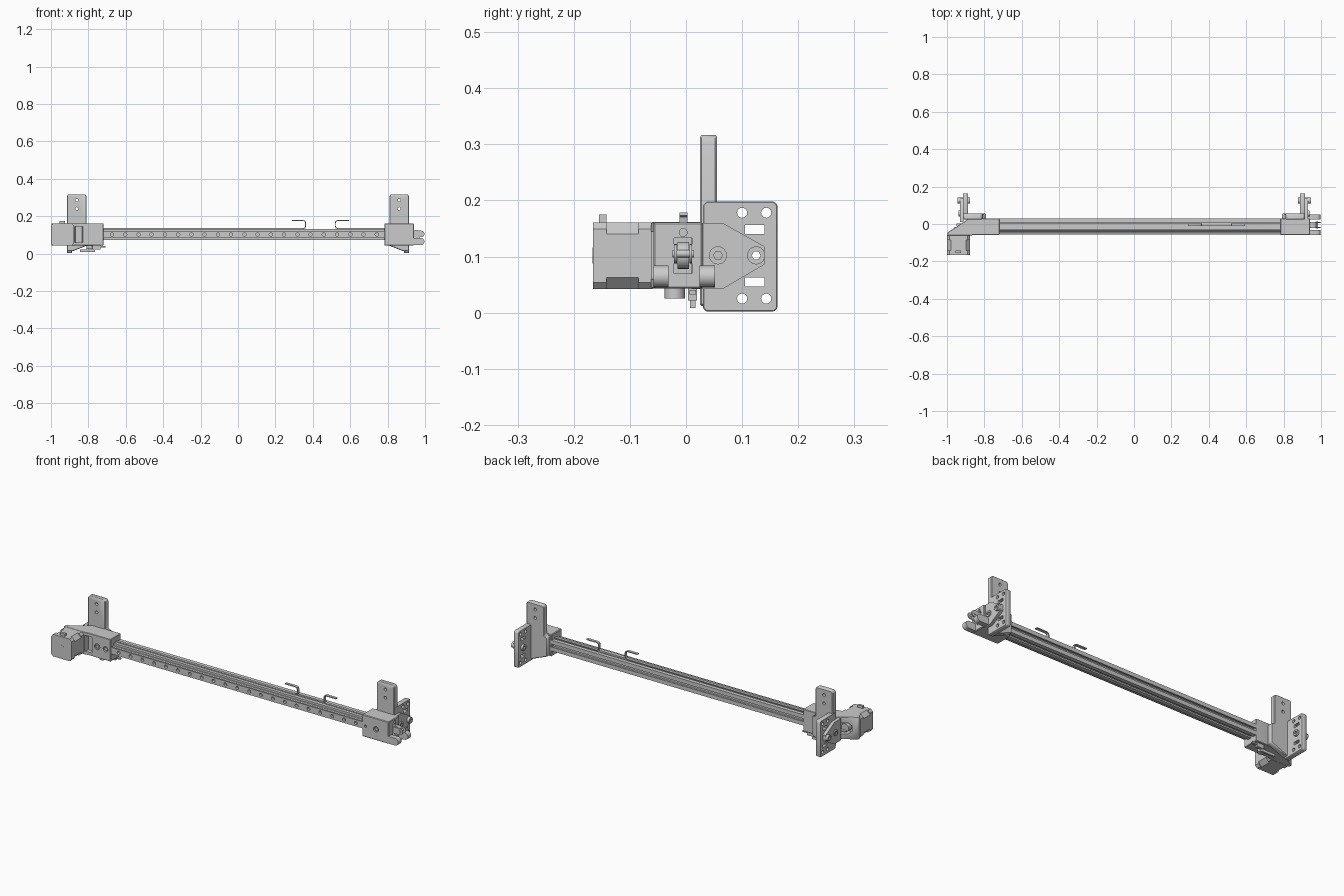
import bpy, bmesh, math
from mathutils import Vector

if "Cube" in bpy.data.objects:
    bpy.data.objects.remove(bpy.data.objects["Cube"])

MAP = {'X': lambda u, v, w: (w, u, v), 'Y': lambda u, v, w: (u, w, v), 'Z': lambda u, v, w: (u, v, w)}


def prism(name, pts, axis, a, b, bevel=0):
    """Extrude a 2D outline along an axis from a to b."""
    bm = bmesh.new()
    f = MAP[axis]
    lo = [bm.verts.new(f(u, v, a)) for u, v in pts]
    hi = [bm.verts.new(f(u, v, b)) for u, v in pts]
    n = len(pts)
    bm.faces.new(lo)
    bm.faces.new(hi)
    for i in range(n):
        bm.faces.new((lo[i], lo[(i + 1) % n], hi[(i + 1) % n], hi[i]))
    bmesh.ops.recalc_face_normals(bm, faces=bm.faces)
    if bevel:
        bmesh.ops.bevel(bm, geom=bm.edges[:], offset=bevel, segments=1, affect='EDGES')
    me = bpy.data.meshes.new(name)
    bm.to_mesh(me)
    bm.free()
    ob = bpy.data.objects.new(name, me)
    bpy.context.collection.objects.link(ob)
    return ob


def rect(u0, u1, v0, v1, c=0):
    if not c:
        return [(u0, v0), (u1, v0), (u1, v1), (u0, v1)]
    return [(u0 + c, v0), (u1 - c, v0), (u1, v0 + c), (u1, v1 - c),
            (u1 - c, v1), (u0 + c, v1), (u0, v1 - c), (u0, v0 + c)]


def circle(u, v, r, n=24):
    return [(u + r * math.cos(2 * math.pi * i / n), v + r * math.sin(2 * math.pi * i / n)) for i in range(n)]


def smooth(ob):
    bpy.ops.object.select_all(action='DESELECT')
    ob.select_set(True)
    bpy.context.view_layer.objects.active = ob
    bpy.ops.object.shade_smooth_by_angle(angle=math.radians(35))
    return ob


def cyl(name, u, v, r, axis, a, b, n=24):
    return smooth(prism(name, circle(u, v, r, n), axis, a, b))


def cut(ob, cutters):
    """Subtract each (outline, axis, from, to) from the object."""
    bpy.context.view_layer.objects.active = ob
    for pts, axis, a, b in cutters:
        c = prism("cutter", pts, axis, a, b)
        c.hide_render = True
        m = ob.modifiers.new("cut", 'BOOLEAN')
        m.operation, m.solver, m.object = 'DIFFERENCE', 'EXACT', c
        bpy.ops.object.modifier_apply(modifier="cut")
        bpy.data.objects.remove(c)
    return smooth(ob)


def strip(name, path, y0, y1, t):
    """Flat belt following an x-z path."""
    left, right = [], []
    for i, p in enumerate(path):
        d = (Vector(path[min(i + 1, len(path) - 1)]) - Vector(path[max(i - 1, 0)])).normalized()
        nrm = Vector((-d.y, d.x)) * t / 2
        left.append(tuple(Vector(p) + nrm))
        right.append(tuple(Vector(p) - nrm))
    return smooth(prism(name, left + right[::-1], 'Y', y0, y1))


ZC = 0.102

# slotted extrusion
sec, half = [], 0.029
corner = [(-half, -half), (-0.008, -half), (-0.008, -0.021), (-0.016, -0.021), (-0.009, -0.012),
          (0.009, -0.012), (0.016, -0.021), (0.008, -0.021), (0.008, -half)]
for k in range(4):
    ca, sa = round(math.cos(k * math.pi / 2)), round(math.sin(k * math.pi / 2))
    sec += [(u * ca - v * sa, u * sa + v * ca + ZC) for u, v in corner]
prism("extrusion", sec, 'X', -0.75, 0.80)

# linear rail with waisted sides and mounting holes
rail = prism("linear_rail", [(-0.028, 0.084), (-0.036, 0.084), (-0.040, 0.089), (-0.044, 0.089), (-0.048, 0.084),
                             (-0.055, 0.084), (-0.055, 0.120), (-0.048, 0.120), (-0.044, 0.115),
                             (-0.040, 0.115), (-0.036, 0.120), (-0.028, 0.120)], 'X', -0.73, 0.79)
cut(rail, [(circle(-0.674 + i * 0.0708, ZC, 0.009, 12), 'Y', -0.08, -0.042) for i in range(21)])

# belt: two hooked loose ends and the lower return run
for tag, x, s in (("left", 0.362, 1), ("right", 0.520, -1)):
    path = [(x - s * 0.073, 0.176), (x - s * 0.012, 0.176), (x - s * 0.003, 0.172), (x, 0.163),
            (x, 0.147), (x - s * 0.004, 0.137), (x - s * 0.015, 0.133), (-0.74 if s > 0 else 0.80, 0.133)]
    strip("belt_end_" + tag, path, -0.012, 0.003, 0.005)
prism("belt_return", rect(-0.012, 0.003, 0.086, 0.092), 'X', -0.95, 0.95)

# mounting brackets, mirrored at both ends
for tag, s in (("left", -1), ("right", 1)):
    m = lambda pts: [(s * u, v) for u, v in pts]
    xr = lambda a, b: sorted((s * a, s * b))
    cx = s * 0.862
    tall = prism("upright_plate_" + tag, m([(0.81, 0.16), (0.79, 0.15), (0.79, 0.05), (0.885, 0.012), (0.914, 0.012),
                                            (0.914, 0.308), (0.906, 0.317), (0.818, 0.317), (0.81, 0.308)]),
                 'Y', 0.025, 0.055, 0.003)
    cut(tall, [(circle(cx, z, 0.008, 16), 'Y', 0, 0.1) for z in (0.285, 0.24)] +
        [([(0.015, 0.298), (0.015, 0.33), (0.037, 0.33)], 'X', -1.2, 1.2)])
    side = prism("side_plate_" + tag, rect(0.03, 0.163, 0.002, 0.198, 0.006), 'X', *xr(0.888, 0.915), 0.002)
    holes = [(circle(y, z, 0.009, 16), 'X', -1.2, 1.2) for y in (0.10, 0.143) for z in (0.025, 0.178)]
    holes += [(rect(0.105, 0.140, z - 0.008, z + 0.008), 'X', -1.2, 1.2) for z in (0.055, 0.148)]
    holes.append((circle(0.125, ZC, 0.012), 'X', -1.2, 1.2))
    cut(side, holes)
    # tapered gusset reaching to the hub
    gus = prism("gusset_" + tag, [(0.01, 0.042), (0.065, 0.042), (0.14, 0.086), (0.14, 0.118), (0.065, 0.160),
                                  (0.01, 0.160)], 'X', *xr(0.912, 0.931))
    cut(gus, [(circle(0.125, ZC, 0.012), 'X', -1.2, 1.2)])
    hub = cyl("hub_" + tag, 0.125, ZC, 0.016, 'X', *xr(0.876, 0.945))
    cut(hub, [(circle(0.125, ZC, 0.008, 6), 'X', -1.2, 1.2)])
    screw = cyl("gusset_screw_" + tag, 0.057, ZC, 0.016, 'X', *xr(0.925, 0.937))
    cut(screw, [(circle(0.057, ZC, 0.008, 6), 'X', *xr(0.931, 0.95))])

# idler block with window, prongs and tensioner pulley
block = prism("idler_block", rect(0.782, 0.940, 0.043, 0.161), 'Y', -0.058, 0.030, 0.003)
cut(block, [(rect(-0.021, 0.011, 0.070, 0.133), 'X', 0.82, 1.1),
            (circle(-0.005, 0.143, 0.007, 16), 'X', 0.9, 1.1),
            (circle(0.864, ZC, 0.015), 'Y', -0.1, -0.05),
            (circle(0.802, ZC, 0.007, 16), 'Y', -0.1, -0.05)])
cyl("idler_screw", 0.864, ZC, 0.010, 'Y', -0.056, -0.04, 6)


def prong(name, y0, y1, z0, z1, x0):
    r = (z1 - z0) / 2
    c = (z0 + z1) / 2
    arc = [(0.997 - r + r * math.cos(a), c + r * math.sin(a)) for a in
           [math.pi * (i / 10 - 0.5) for i in range(11)]]
    return smooth(prism(name, [(x0, z0)] + arc + [(x0, z1)], 'Y', y0, y1))


prong("prong_front", -0.058, -0.031, 0.045, 0.084, 0.92)
prong("prong_back", 0.024, 0.052, 0.045, 0.084, 0.92)
for y0, y1 in ((-0.021, -0.016), (0.006, 0.011)):
    prong("tensioner_cheek", y0, y1, 0.088, 0.122, 0.82)
cyl("idler_pulley", 0.955, ZC, 0.024, 'Y', -0.015, 0.005)
cyl("idler_axle", 0.978, 0.105, 0.007, 'Y', -0.024, 0.014, 12)

# motor bracket: block with a wedge running behind the motor
bracket = prism("motor_bracket", [(-0.720, -0.058), (-0.720, 0.030), (-0.882, 0.030), (-0.905, 0.014),
                                  (-0.997, -0.045), (-0.997, -0.062), (-0.872, -0.062), (-0.862, -0.058)],
                'Z', 0.043, 0.162, 0.002)
cut(bracket, [(rect(-0.97, -0.90, 0.072, 0.132, 0.015), 'Y', -0.05, 0.1),
              (circle(-0.80, ZC, 0.016), 'Y', -0.1, -0.05),
              (circle(-0.75, ZC, 0.014), 'Y', -0.1, -0.05),
              ([(-0.878, -0.08), (-0.825, -0.08), (-0.835, -0.035), (-0.868, -0.035)], 'Z', 0.06, 0.145)])
for x in (-0.80, -0.75):
    cyl("bracket_screw", x, ZC, 0.010, 'Y', -0.056, -0.04, 6)
cyl("drive_pulley", -0.938, ZC, 0.022, 'Y', -0.052, -0.015)

# stepper motor: two end caps, a more chamfered core, and a socket
for name, y0, y1, c in (("motor_front_cap", -0.166, -0.142, 0.012), ("motor_core", -0.142, -0.085, 0.021),
                        ("motor_back_cap", -0.085, -0.060, 0.012)):
    prism(name, rect(-0.999, -0.877, 0.042, 0.161, c), 'Y', y0, y1)
prism("motor_socket", rect(-0.955, -0.925, 0.15, 0.175), 'Y', -0.155, -0.142)
cyl("motor_shaft", -0.938, ZC, 0.014, 'Y', -0.167, -0.15)

# knob and limit switch under the motor bracket
cyl("bracket_knob", -0.792, -0.020, 0.018, 'Z', 0.025, 0.045)
prism("switch_body", rect(-0.775, -0.735, 0.022, 0.045), 'Y', 0.004, 0.020)
prism("switch_lever", rect(-0.760, -0.708, 0.032, 0.040), 'Y', 0.006, 0.018)
prism("switch_pins", rect(-0.845, -0.765, 0.008, 0.022), 'Y', 0.007, 0.017)
